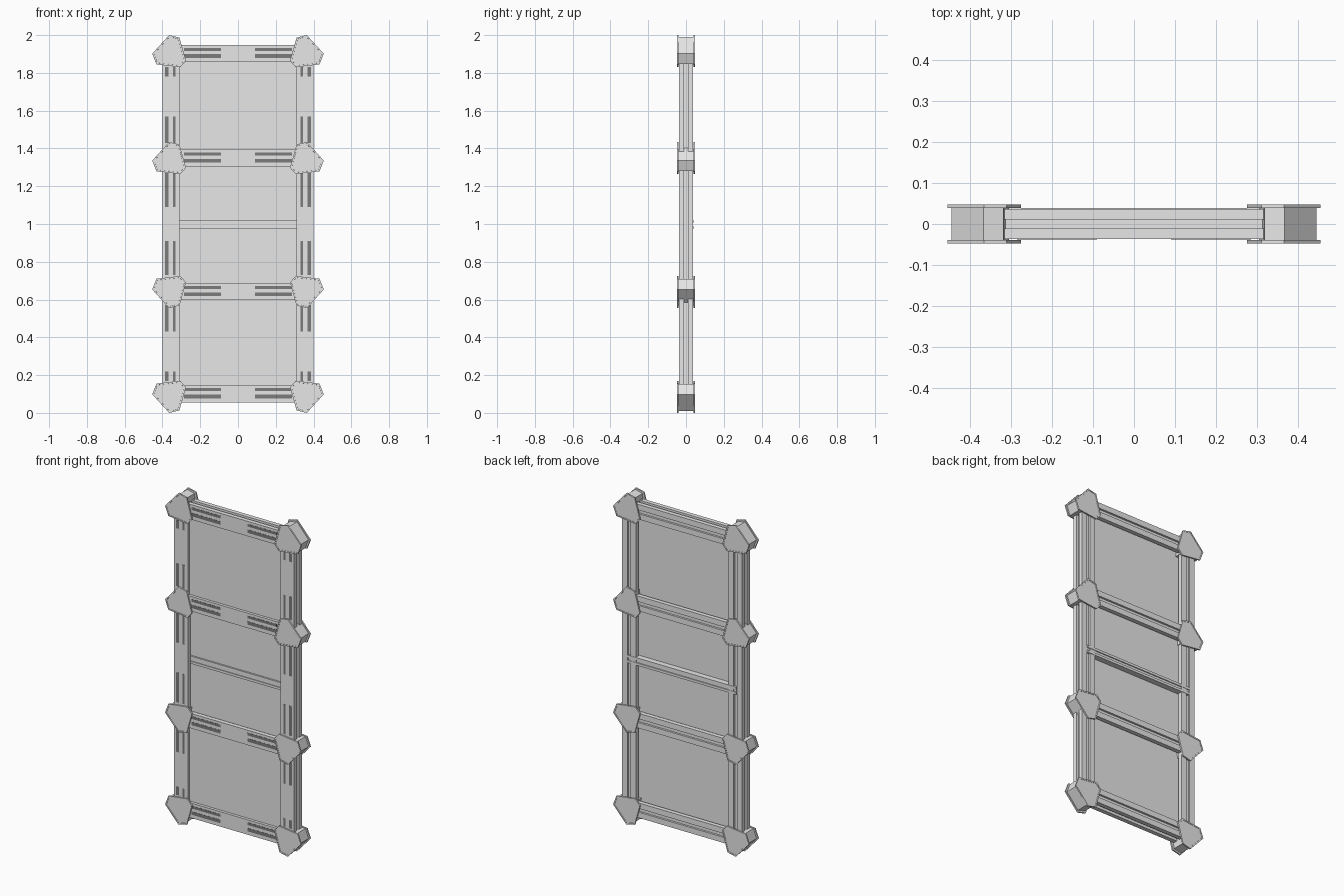
import bpy, bmesh

if "Cube" in bpy.data.objects:
    bpy.data.objects.remove(bpy.data.objects["Cube"])


def material(name, v):
    m = bpy.data.materials.new(name)
    m.diffuse_color = (v, v, v, 1)
    m.use_nodes = True
    m.node_tree.nodes["Principled BSDF"].inputs["Base Color"].default_value = m.diffuse_color
    return m


grey = material("light_grey", 0.8)
dark = material("dark_grey", 0.2)


def finish(name, bm, mirror, mat=grey):
    """Turn bmesh into an object centred on z = 1, mirrored on the given axes."""
    bmesh.ops.recalc_face_normals(bm, faces=bm.faces)
    me = bpy.data.meshes.new(name)
    bm.to_mesh(me)
    bm.free()
    me.materials.append(mat)
    ob = bpy.data.objects.new(name, me)
    ob.location.z = 1
    bpy.context.collection.objects.link(ob)
    if mirror:
        mod = ob.modifiers.new("Mirror", 'MIRROR')
        mod.use_axis = ('X' in mirror, 'Y' in mirror, 'Z' in mirror)
        mod.use_mirror_merge = False
    return ob


def add_prism(bm, pts, axis, lo, hi):
    """Extrude a 2D profile along an axis."""
    place = {'X': lambda a, b, t: (t, a, b),
             'Y': lambda a, b, t: (a, t, b),
             'Z': lambda a, b, t: (a, b, t)}[axis]
    low = [bm.verts.new(place(a, b, lo)) for a, b in pts]
    top = [bm.verts.new(place(a, b, hi)) for a, b in pts]
    first = bm.faces.new(low)
    bm.faces.new(top)
    n = len(pts)
    for i in range(n):
        j = (i + 1) % n
        bm.faces.new((low[i], low[j], top[j], top[i]))
    return first


def prism(name, pts, axis, lo, hi, mirror=""):
    bm = bmesh.new()
    add_prism(bm, pts, axis, lo, hi)
    return finish(name, bm, mirror)


def rect(a0, a1, b0, b1):
    return [(a0, b0), (a1, b0), (a1, b1), (a0, b1)]


D = 0.037  # half depth of the frame


def section(c, h):
    """Frame section (across, depth): flat front, grooves on the other three sides."""
    g = 0.011
    return [(c - h, -D), (c + h, -D), (c + h, -g), (c + h - 0.016, -g),
            (c + h - 0.016, g), (c + h, g), (c + h, D),
            (c + g, D), (c + g, D - 0.012), (c - g, D - 0.012), (c - g, D),
            (c - h, D), (c - h, g), (c - h + 0.016, g), (c - h + 0.016, -g), (c - h, -g)]


# Side stiles
prism("side_stile", section(0.355, 0.046), 'Z', -0.94, 0.95, "X")

# Cross rails
rails = (("top_rail", 0.903), ("upper_middle_rail", 0.349),
         ("lower_middle_rail", -0.358), ("bottom_rail", -0.899))
for name, z in rails:
    prism(name, [(b, a) for a, b in section(z, 0.045)], 'X', -0.315, 0.315)

# Panels
prism("end_panel", rect(-0.33, 0.33, 0.35, 0.89), 'Y', -0.020, -0.010, "Z")
prism("middle_panel", rect(-0.33, 0.33, -0.35, 0.345), 'Y', -0.004, 0.004)

# Grooved crossbar behind the centre panel and in front of it
bar = [(-0.014, -0.026), (-0.014, -0.011), (-0.010, -0.011), (-0.010, 0.005),
       (-0.014, 0.005), (-0.014, 0.020), (0.039, 0.020), (0.039, 0.005),
       (0.033, 0.005), (0.033, -0.011), (0.039, -0.011), (0.039, -0.026)]
prism("crossbar", bar, 'X', -0.362, 0.362)

# Dark slot bands on the front faces beside each joint
bm = bmesh.new()
y0, y1 = -D - 0.001, -D + 0.002
for z0, z1 in ((0.78, 0.83), (0.43, 0.57), (0.09, 0.27)):
    for a, b in ((0.330, 0.344), (0.367, 0.387)):
        for s in (-1, 1):
            for t in (-1, 1):
                add_prism(bm, rect(*sorted((s * a, s * b)), *sorted((t * z0, t * z1))),
                          'Y', y0, y1)
for _, z in rails:
    for a, b in ((-0.024, -0.004), (0.014, 0.030)):
        for s in (-1, 1):
            add_prism(bm, rect(*sorted((s * 0.09, s * 0.285)), z + a, z + b), 'Y', y0, y1)
finish("front_slot_bands", bm, "", dark)

# Corner joints: cap plates with a shallow rimmed recess around a smaller block
cap = [(0.454, 0.90), (0.365, 0.998), (0.31, 0.985),
       (0.275, 0.862), (0.305, 0.828), (0.432, 0.843)]
block = [(0.444, 0.90), (0.367, 0.988), (0.318, 0.976), (0.305, 0.843), (0.423, 0.845)]
for name, drop, side in (("top_joint", 0, 1), ("upper_joint", 0.566, 1),
                         ("lower_joint", 0.555, -1), ("bottom_joint", 0, -1)):
    def place(pts):
        return [(x, side * (z + 0.002 - drop)) for x, z in pts]
    bm = bmesh.new()
    face = add_prism(bm, place(cap), 'Y', -0.048, -0.039)
    bmesh.ops.recalc_face_normals(bm, faces=bm.faces)
    bmesh.ops.inset_region(bm, faces=[face], thickness=0.009)
    bmesh.ops.inset_region(bm, faces=[face], thickness=0.0005, depth=-0.0015)
    finish(name + "_cap", bm, "XY")
    prism(name + "_block", place(block), 'Y', -0.042, 0.042, "X")
